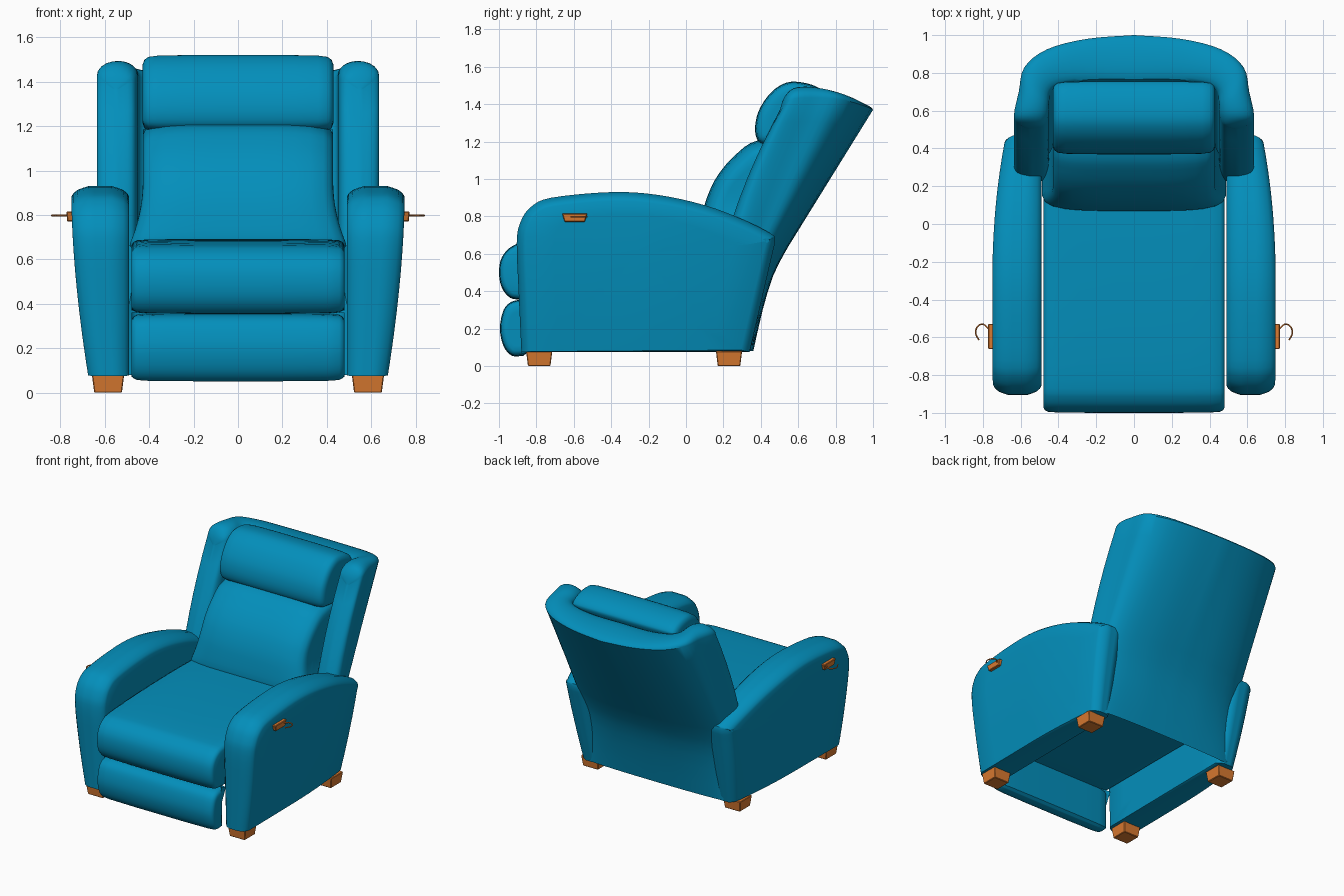
import bpy, bmesh, math

if "Cube" in bpy.data.objects:
    bpy.data.objects.remove(bpy.data.objects["Cube"])


def material(name, rgb):
    m = bpy.data.materials.new(name)
    m.diffuse_color = (*rgb, 1)
    m.use_nodes = True
    m.node_tree.nodes["Principled BSDF"].inputs["Base Color"].default_value = m.diffuse_color
    return m


BLUE = material("blue_upholstery", (0.001, 0.275, 0.50))
WOOD = material("orange_wood", (0.70, 0.195, 0.03))


def finish(bm, name, mat):
    bmesh.ops.remove_doubles(bm, verts=bm.verts, dist=0.0005)
    bmesh.ops.recalc_face_normals(bm, faces=bm.faces)
    me = bpy.data.meshes.new(name)
    bm.to_mesh(me)
    bm.free()
    me.materials.append(mat)
    ob = bpy.data.objects.new(name, me)
    bpy.context.collection.objects.link(ob)
    return ob


def spline(pts, n=4):
    """Catmull-Rom curve through tuples of any length."""
    out = []
    for i in range(len(pts) - 1):
        a, b, c, d = pts[max(i - 1, 0)], pts[i], pts[i + 1], pts[min(i + 2, len(pts) - 1)]
        for k in range(n):
            t = k / n
            out.append(tuple(0.5 * (2 * q + (r - p) * t + (2 * p - 5 * q + 4 * r - s) * t * t
                                    + (3 * q - p - 3 * r + s) * t ** 3)
                             for p, q, r, s in zip(a, b, c, d)))
    return out + [tuple(pts[-1])]


def inset(curve, d):
    """Move an open (y, z) curve inwards; it runs front-bottom, over the top, to the rear."""
    out = []
    for i, (y, z) in enumerate(curve):
        p, q = curve[max(i - 1, 0)], curve[min(i + 1, len(curve) - 1)]
        ty, tz = q[0] - p[0], q[1] - p[1]
        l = math.hypot(ty, tz) or 1
        out.append((y + tz / l * d, z - ty / l * d))
    return out


def padded(name, profile, x0, x1, edge, warp=lambda x, y, z: (x, y, z)):
    """Upholstered block: a side profile swept along x with rounded ends."""
    curve = spline(profile)
    half = edge + [(0.3, 0), (0.4, 0)]
    slices = half + [(0.5, 0)] + [(1 - f, d) for f, d in reversed(half)]
    rings = []
    for f, d in slices:
        r = inset(curve, d)
        a, b = r[-1], r[0]
        r += [(a[0] + (b[0] - a[0]) * k / 8, a[1] + (b[1] - a[1]) * k / 8) for k in range(1, 8)]
        rings.append((x0 + (x1 - x0) * f, r))

    def cap(x, r):
        cy, cz = sum(p[0] for p in r) / len(r), sum(p[1] for p in r) / len(r)
        return [(x, [(cy + (y - cy) * s, cz + (z - cz) * s) for y, z in r])
                for s in (0.0, 0.25, 0.5, 0.75)]

    rings = cap(*rings[0]) + rings + cap(*rings[-1])[::-1]
    bm = bmesh.new()
    rows = [[bm.verts.new(warp(x, y, z)) for y, z in r] for x, r in rings]
    n = len(rows[0])
    for a, b in zip(rows, rows[1:]):
        for i in range(n):
            j = (i + 1) % n
            bm.faces.new((a[i], a[j], b[j], b[i]))
    return finish(bm, name, BLUE)


# Arms, tapering inwards to the bottom and the rear
ARM = [(-0.88, 0.075), (-0.895, 0.4), (-0.905, 0.66), (-0.885, 0.77), (-0.83, 0.85), (-0.72, 0.9),
       (-0.4, 0.93), (-0.15, 0.915), (0.1, 0.86), (0.3, 0.785), (0.45, 0.71), (0.475, 0.67),
       (0.45, 0.55), (0.34, 0.075)]
for side, label in ((-1, "left"), (1, "right")):
    def arm_warp(x, y, z, side=side):
        outer = (0.75 - 0.075 * max(0, (0.88 - z) / 0.8) ** 1.7
                 - 0.06 * max(0, (y + 0.3) / 0.75) ** 2)
        return side * (0.49 + (outer - 0.49) * x), y, z
    padded(label + "_arm", ARM, 0, 1,
           [(0, 0.048), (0.03, 0.034), (0.1, 0.018), (0.2, 0.008)], arm_warp)

# Seat cushion and folded footrest
SOFT = [(0, 0.03), (0.008, 0.015), (0.025, 0.006), (0.08, 0.002), (0.2, 0.001)]
padded("seat", [(-0.88, 0.355), (-0.94, 0.365), (-0.985, 0.42), (-1.0, 0.5), (-0.985, 0.58),
                (-0.93, 0.64), (-0.82, 0.668), (-0.4, 0.688), (0.1, 0.69), (0.33, 0.66),
                (0.35, 0.37)], -0.48, 0.48, SOFT)
padded("footrest", [(-0.87, 0.055), (-0.93, 0.055), (-0.975, 0.105), (-0.995, 0.2),
                    (-0.975, 0.3), (-0.93, 0.345), (-0.86, 0.355), (-0.85, 0.34),
                    (-0.85, 0.07)], -0.48, 0.48, SOFT)


# Back cushion, flaring at its base, and head pillow
def back_warp(x, y, z):
    return x * (0.94 + 0.13 * min(1, max(0, 0.95 - z) / 0.28) ** 2), y, z


padded("back_cushion", [(0.1, 0.62), (0.07, 0.68), (0.085, 0.8), (0.115, 0.91), (0.17, 1.02),
                        (0.26, 1.125), (0.38, 1.205), (0.6, 1.21), (0.5, 0.9), (0.38, 0.63)],
       -0.455, 0.455, [(0, 0.07), (0.015, 0.045), (0.05, 0.025), (0.12, 0.01), (0.2, 0.003)],
       back_warp)
padded("head_pillow", [(0.5, 1.17), (0.4, 1.19), (0.37, 1.25), (0.38, 1.34), (0.42, 1.42),
                       (0.48, 1.485), (0.56, 1.52), (0.67, 1.505), (0.745, 1.46), (0.74, 1.4),
                       (0.62, 1.2)], -0.43, 0.43,
       [(0, 0.045), (0.01, 0.022), (0.03, 0.009), (0.08, 0.003), (0.2, 0.001)])

# Wrap-around backrest: stations from the centre to the front of a wing
# (outer x, y bottom, y top, z top, inner x, y bottom, y top, z top, crown)
STATIONS = [(0.00, 0.56, 1.00, 1.37, 0.00, 0.42, 0.76, 1.41, 0.03),
            (0.25, 0.55, 0.98, 1.38, 0.22, 0.42, 0.76, 1.41, 0.03),
            (0.46, 0.51, 0.925, 1.40, 0.38, 0.39, 0.74, 1.415, 0.04),
            (0.58, 0.45, 0.83, 1.425, 0.44, 0.35, 0.70, 1.42, 0.05),
            (0.61, 0.37, 0.70, 1.435, 0.45, 0.31, 0.63, 1.43, 0.06),
            (0.635, 0.28, 0.58, 1.43, 0.455, 0.27, 0.57, 1.42, 0.06),
            (0.615, 0.23, 0.53, 1.40, 0.48, 0.23, 0.52, 1.40, 0.035),
            (0.55, 0.21, 0.50, 1.36, 0.55, 0.21, 0.50, 1.36, 0)]
# Rear skirt below the backrest: (height, forward shift)
SKIRT = spline([(0.08, 0.2), (0.3, 0.15), (0.48, 0.095), (0.6, 0.035), (0.66, 0.0)], 2)[:-1]
half = spline(STATIONS)
full = [(-s[0],) + s[1:4] + (-s[4],) + s[5:] for s in half[:0:-1]] + half
bm = bmesh.new()
rows = []
for i, (xo, yob, yot, zo, xi, yib, yit, zi, crown) in enumerate(full):
    k = abs(i - len(half) + 1)
    belly = 0.1 * max(0, min(1, (k - 14) / 6))      # wing fronts bow forwards

    def wall(x, yb, yt, zt, t):
        return x, yb + (yt - yb) * t - belly * t * (1 - t), 0.66 + (zt - 0.66) * t

    path = []
    for z, shift in SKIRT:
        b = (z - 0.08) / 0.58
        path.append((xo * (0.95 + 0.05 * b), 0.56 - shift - (0.56 - yob) * (0.15 + 0.85 * b), z)
                    if k <= 12 else (xo, yob, 0.66))
    path += [wall(xo, yob, yot, zo, t / 6) for t in range(7)]
    for c in range(1, 10):
        a = math.pi * c / 10
        w = (1 - math.cos(a)) / 2
        path.append((xo + (xi - xo) * w, yot + (yit - yot) * w,
                     zo + (zi - zo) * w + crown * math.sin(a)))
    path += [wall(xi, yib, yit, zi, t / 6) for t in range(6, -1, -1)]
    rows.append([bm.verts.new(p) for p in path])
for a, b in zip(rows, rows[1:]):
    for i in range(len(a)):
        j = (i + 1) % len(a)
        bm.faces.new((a[i], a[j], b[j], b[i]))
finish(bm, "wing_backrest", BLUE)


# Tapered blocks for the feet and lever mounts
def block(name, centre, size, taper=1.0):
    bm = bmesh.new()
    bmesh.ops.create_cube(bm, size=1)
    for v in bm.verts:
        k = taper if v.co.z < 0 else 1
        v.co = [c + p * s * f for c, p, s, f in zip(centre, v.co, size, (k, k, 1))]
    bmesh.ops.bevel(bm, geom=bm.edges[:], offset=0.004, segments=1, affect='EDGES')
    return finish(bm, name, WOOD)


for side, label in ((-1, "left"), (1, "right")):
    block(label + "_front_foot", (side * 0.585, -0.785, 0.04), (0.145, 0.14, 0.08), 0.86)
    block(label + "_rear_foot", (side * 0.585, 0.23, 0.04), (0.145, 0.14, 0.08), 0.86)
    # Recline lever: mount plus thin hooked pull
    block(label + "_lever_mount", (side * 0.755, -0.595, 0.793), (0.035, 0.135, 0.045), 0.8)
    cu = bpy.data.curves.new(label + "_lever_pull", 'CURVE')
    cu.dimensions = '3D'
    cu.bevel_depth = 0.004
    pts = spline([(0.765, -0.56), (0.8, -0.53), (0.83, -0.545), (0.838, -0.58), (0.82, -0.615)])
    sp = cu.splines.new('POLY')
    sp.points.add(len(pts) - 1)
    for p, (x, y) in zip(sp.points, pts):
        p.co = (side * x, y, 0.798, 1)
    cu.materials.append(WOOD)
    bpy.context.collection.objects.link(bpy.data.objects.new(label + "_lever_pull", cu))

# Smooth upholstery while keeping the seams crisp
for ob in bpy.context.scene.objects:
    ob.select_set(ob.type == 'MESH' and ob.data.materials[0] == BLUE)
    if ob.select_get():
        bpy.context.view_layer.objects.active = ob
bpy.ops.object.shade_smooth_by_angle(angle=math.radians(35))
